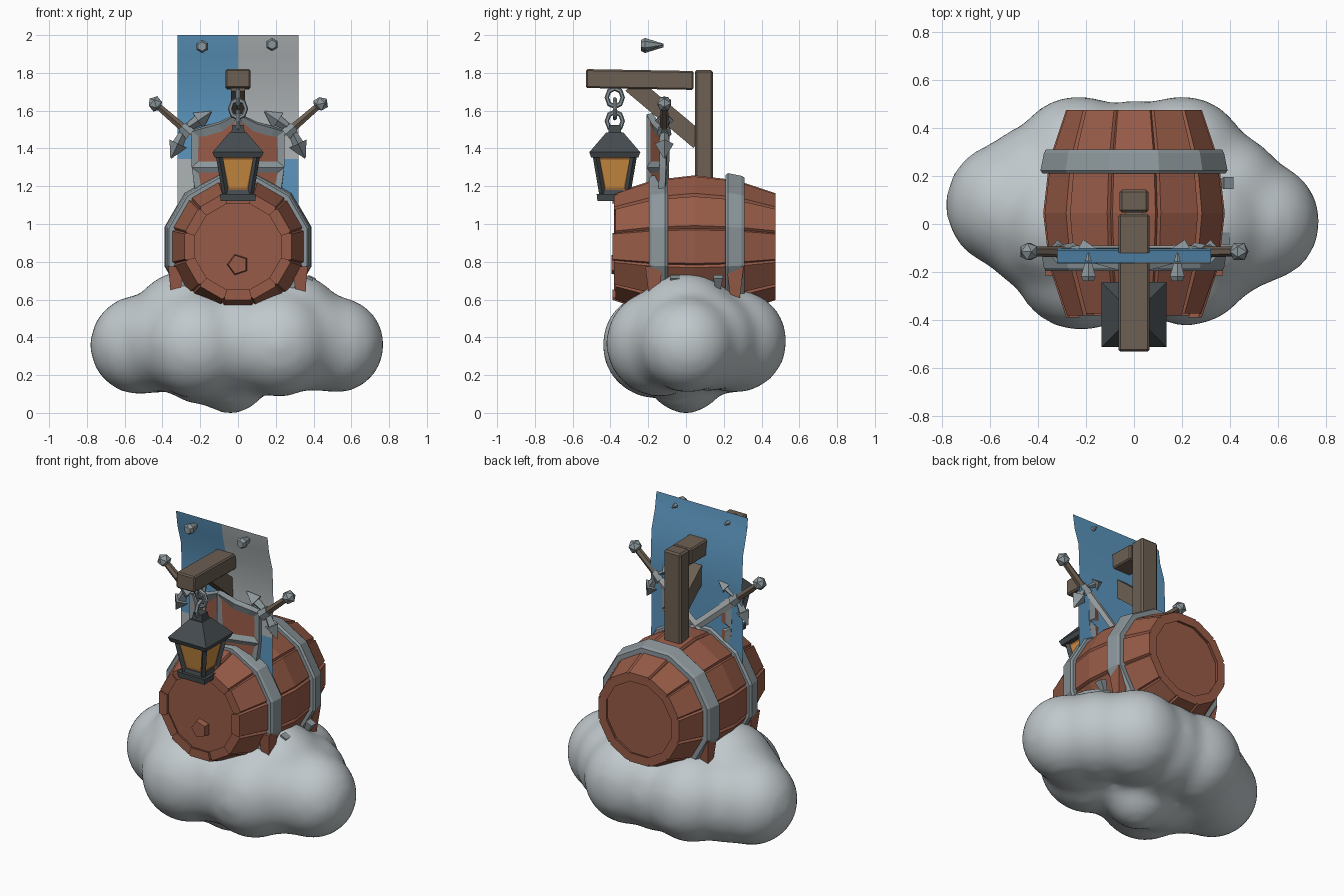
import bpy, bmesh, math
from mathutils import Matrix, Vector

old = bpy.data.objects.get("Cube")
if old:
    bpy.data.objects.remove(old, do_unlink=True)


def material(name, rgb):
    m = bpy.data.materials.new(name)
    m.use_nodes = True
    m.diffuse_color = (*rgb, 1)
    m.node_tree.nodes["Principled BSDF"].inputs["Base Color"].default_value = (*rgb, 1)
    return m


RED = material("red_wood", (0.31, 0.105, 0.063))
WOOD = material("brown_wood", (0.15, 0.115, 0.085))
STEEL = material("steel", (0.26, 0.305, 0.325))
IRON = material("dark_iron", (0.058, 0.07, 0.076))
AMBER = material("amber_glass", (0.62, 0.27, 0.055))
BRONZE = material("dark_amber", (0.3, 0.13, 0.035))
BLUE = material("blue_cloth", (0.105, 0.3, 0.51))
GREY = material("grey_cloth", (0.42, 0.45, 0.46))
CLOUD = material("cloud_white", (0.53, 0.58, 0.6))


def finish(name, bm, *mats, bevel=0):
    me = bpy.data.meshes.new(name)
    bm.to_mesh(me)
    bm.free()
    for m in mats:
        me.materials.append(m)
    ob = bpy.data.objects.new(name, me)
    bpy.context.collection.objects.link(ob)
    if bevel:
        b = ob.modifiers.new("bevel", 'BEVEL')
        b.width, b.segments = bevel, 1
    return ob


def box(name, loc, size, mat, taper=1, rot=None, bevel=0):
    """Box whose bottom is scaled by taper."""
    bm = bmesh.new()
    bmesh.ops.create_cube(bm, size=1)
    for v in bm.verts:
        k = taper if v.co.z < 0 else 1
        v.co = Vector((v.co.x * size[0] * k, v.co.y * size[1] * k, v.co.z * size[2]))
    bm.transform(Matrix.Translation(loc) @ (rot or Matrix()))
    return finish(name, bm, mat, bevel=bevel)


def cone(name, mtx, r1, r2, depth, sides, mat):
    bm = bmesh.new()
    bmesh.ops.create_cone(bm, cap_ends=True, segments=sides, radius1=r1, radius2=r2, depth=depth)
    bm.transform(mtx)
    return finish(name, bm, mat)


def move(x, y, z):
    return Matrix.Translation((x, y, z))


def turn(deg, axis):
    return Matrix.Rotation(math.radians(deg), 4, axis)


# Cloud: overlapping puffs and a small keel fused into one softened skin
bm = bmesh.new()
puffs = [(-.52, .08, .36, .26), (.52, .01, .36, .25), (-.23, .26, .38, .27), (.2, .26, .38, .27),
         (-.22, -.16, .36, .28), (.22, -.14, .37, .28), (-.28, 0, .47, .28), (.28, 0, .46, .28),
         (0, .05, .4, .31), (-.4, .15, .37, .26), (.37, .12, .38, .26), (0, -.12, .38, .27),
         (0, .24, .38, .27), (-.38, -.02, .38, .26), (.38, -.04, .38, .26),
         (-.04, 0, .2, .2), (-.2, 0, .27, .22)]
for x, y, z, r in puffs:
    bmesh.ops.create_icosphere(bm, subdivisions=3, radius=r + .008, matrix=move(x, y, z))
cloud = finish("cloud", bm, CLOUD)
fuse = cloud.modifiers.new("fuse", 'REMESH')
fuse.mode, fuse.voxel_size, fuse.use_smooth_shade = 'VOXEL', .03, True
soft = cloud.modifiers.new("soften", 'SMOOTH')
soft.factor, soft.iterations = .5, 16

# Barrel: twelve bowed staves, a core, two heads and two hoops along y
AXIS_Z, MID_Y = .88, .045
BOW = [(-.425, .29), (-.22, .362), (0, .388), (.22, .362), (.43, .29)]


def ring(y, r, a):
    return Vector((r * math.sin(a), MID_Y + y, AXIS_Z + r * math.cos(a)))


bm = bmesh.new()
for i in range(12):
    a = i * math.tau / 12
    half = math.radians(15)
    end = .008 * (i % 3 - 1)
    rows = []
    for y, r in BOW:
        y += end * (1 if y < -.4 else 0)
        lo, hi = a - half, a + half
        rows.append([bm.verts.new(ring(y, rr, t)) for rr, t in
                     ((r - .055, lo), (r - .012, lo), (r, lo + .03), (r, hi - .03), (r - .012, hi), (r - .055, hi))])
    for p, q in zip(rows, rows[1:]):
        for j in range(6):
            bm.faces.new((p[j], p[(j + 1) % 6], q[(j + 1) % 6], q[j]))
    bm.faces.new(rows[0])
    bm.faces.new(rows[-1][::-1])
bmesh.ops.recalc_face_normals(bm, faces=bm.faces)
finish("barrel_staves", bm, RED)
cone("barrel_heads", move(0, MID_Y, AXIS_Z) @ turn(90, 'X') @ turn(15, 'Z'), .25, .25, .81, 12, RED)
cone("barrel_bung", move(0, -.37, .785) @ turn(90, 'X') @ turn(90, 'Z'), .06, .052, .05, 5, RED)

for name, y0, r0, r1 in (("front_hoop", -.195, .378, .39), ("back_hoop", .21, .393, .378)):
    bm = bmesh.new()
    loops = [[bm.verts.new(ring(y - MID_Y, r, (i + .5) * math.tau / 12)) for i in range(12)]
             for y, r in ((y0, r0 - .05), (y0, r0), (y0 + .012, r0 + .01), (y0 + .085, r1 + .01),
                          (y0 + .1, r1), (y0 + .1, r1 - .05))]
    for p, q in zip(loops, loops[1:] + loops[:1]):
        for i in range(12):
            bm.faces.new((p[i], p[(i + 1) % 12], q[(i + 1) % 12], q[i]))
    bmesh.ops.recalc_face_normals(bm, faces=bm.faces)
    finish(name, bm, STEEL)

# Chocks under the barrel, with a few small steel spikes
for s, side in ((1, "left"), (-1, "right")):
    for y, end in ((-.17, "front"), (.26, "back")):
        box(f"{end}_{side}_chock", (s * .33, y, .67), (.08, .09, .21), RED, .45)
for name, x, y, z in (("left_front_spike", .36, -.06, .68), ("left_back_spike", .375, .17, .68),
                      ("right_front_spike", -.385, -.06, .64)):
    box(name, (x, y, z), (.045, .05, .09), STEEL, .4, turn(25, 'Y'))

# Gallows: post, beam and brace
box("post", (0, .095, 1.465), (.12, .095, .7), WOOD, bevel=.01)
box("beam", (0, -.245, 1.765), (.13, .57, .1), WOOD, rot=turn(-1, 'X'), bevel=.008)
box("brace", (0, -.11, 1.59), (.075, .47, .095), WOOD, rot=turn(-40, 'X'))

# Lantern hung on chain links
LY = -.377


def frustum(name, z0, z1, h0, h1, mat):
    return cone(name, move(0, LY, (z0 + z1) / 2) @ turn(45, 'Z'), h0 * 2 ** .5, h1 * 2 ** .5, z1 - z0, 4, mat)


for i, z in enumerate((1.67, 1.61, 1.545)):
    bpy.ops.mesh.primitive_torus_add(major_segments=8, minor_segments=6, major_radius=.042, minor_radius=.012,
                                     location=(0, LY, z), rotation=(math.pi / 2, 0, (i + 1) % 2 * math.pi / 2))
    link = bpy.context.object
    link.name = f"chain_link_{i + 1}"
    link.scale.y = 1.15
    link.data.materials.append(STEEL)
frustum("lantern_cap", 1.48, 1.525, .035, .03, IRON)
frustum("lantern_roof", 1.38, 1.485, .135, .045, IRON)
frustum("lantern_eave", 1.352, 1.38, .125, .135, IRON)
frustum("lantern_sill", 1.155, 1.18, .078, .072, IRON)
frustum("lantern_base", 1.122, 1.158, .092, .096, IRON)
glass = frustum("lantern_glass", 1.17, 1.36, .066, .1, BRONZE)
glass.data.materials.append(AMBER)
bm = bmesh.new()
bm.from_mesh(glass.data)
panes = [f for f in bm.faces if abs(f.normal.z) < .8]
bmesh.ops.inset_individual(bm, faces=panes, thickness=.03, depth=-.004)
for f in panes:
    f.material_index = 1
bm.to_mesh(glass.data)
bm.free()
for sx in (-1, 1):
    for sy in (-1, 1):
        lo, hi = Vector((sx * .066, LY + sy * .066, 1.16)), Vector((sx * .1, LY + sy * .1, 1.36))
        rot = (hi - lo).to_track_quat('Z', 'Y').to_matrix().to_4x4()
        box("lantern_corner", (lo + hi) / 2, (.024, .024, .21), IRON, rot=rot)

# Banner: quartered front sheet with a plain blue backing
DROP = [(-.165, 2), (-.15, 1.9), (-.115, 1.78), (-.105, 1.55), (-.115, 1.345), (-.11, 1)]
for name, off, cols in (("banner_front", 0, (GREY, BLUE)), ("banner_back", .004, (BLUE, BLUE))):
    bm = bmesh.new()
    rows = [[bm.verts.new((x, y + off, z)) for x in (-.32, 0, .32)] for y, z in DROP]
    for p, q in zip(rows, rows[1:]):
        for j in (0, 1):
            f = bm.faces.new((q[j], q[j + 1], p[j + 1], p[j]))
            f.smooth = True
            f.material_index = int((j == 0) == (f.calc_center_median().z > 1.345))
    if off:
        bmesh.ops.reverse_faces(bm, faces=bm.faces)
    finish(name, bm, *cols)
for x, z, side in ((-.19, 1.94, "right"), (.18, 1.95, "left")):
    cone(f"{side}_nail_head", move(x, -.228, z) @ turn(-90, 'X'), .024, .035, .02, 6, STEEL)
    cone(f"{side}_nail_point", move(x, -.168, z) @ turn(-90, 'X'), .035, .004, .1, 6, STEEL)

# Shield: folded down the middle, four sunken panels in a steel frame
bm = bmesh.new()
UPPER = [(0, 1.58), (.1, 1.53), (.19, 1.505), (.245, 1.49), (.245, 1.3), (0, 1.3)]
LOWER = [(0, 1.3), (.245, 1.3), (.22, 1.12), (0, 1)]
for s in (1, -1):
    for outline in (UPPER, LOWER):
        f = bm.faces.new([bm.verts.new((s * x, -.21 + .28 * x, z)) for x, z in outline])
        f.normal_update()
        if f.normal.y > 0:
            f.normal_flip()
bmesh.ops.remove_doubles(bm, verts=bm.verts, dist=.0001)
panels = list(bm.faces)
bmesh.ops.inset_individual(bm, faces=panels, thickness=.042, depth=-.015)
for f in panels:
    f.material_index = 1
shield = finish("shield", bm, STEEL, RED)
thick = shield.modifiers.new("thickness", 'SOLIDIFY')
thick.thickness, thick.offset = .035, -1

# Crossed swords behind the shield
for s, side in ((1, "left"), (-1, "right")):
    base = move(s * .275, -.115, 1.495) @ turn(s * 49, 'Y')
    bm = bmesh.new()
    bmesh.ops.create_icosphere(bm, subdivisions=1, radius=.042, matrix=base @ move(0, 0, .215))
    finish(f"{side}_sword_pommel", bm, STEEL)
    cone(f"{side}_sword_grip", base @ move(0, 0, .1), .024, .02, .19, 6, WOOD)
    cone(f"{side}_sword_collar", base, .038, .03, .06, 6, STEEL)
    for k in (-1, 1):
        arm = base @ move(k * .03, 0, 0) @ turn(k * 105, 'Y')
        cone(f"{side}_sword_guard", arm @ move(0, 0, .025), .022, .03, .06, 4, STEEL)
        cone(f"{side}_sword_guard_tip", arm @ move(0, 0, .095), .05, .004, .085, 4, STEEL)
    bm = bmesh.new()
    bmesh.ops.create_cone(bm, cap_ends=True, segments=4, radius1=.026, radius2=.03, depth=.6)
    bm.transform(base @ move(0, .015, -.3) @ Matrix.Diagonal((1, .4, 1, 1)))
    finish(f"{side}_sword_blade", bm, GREY)
